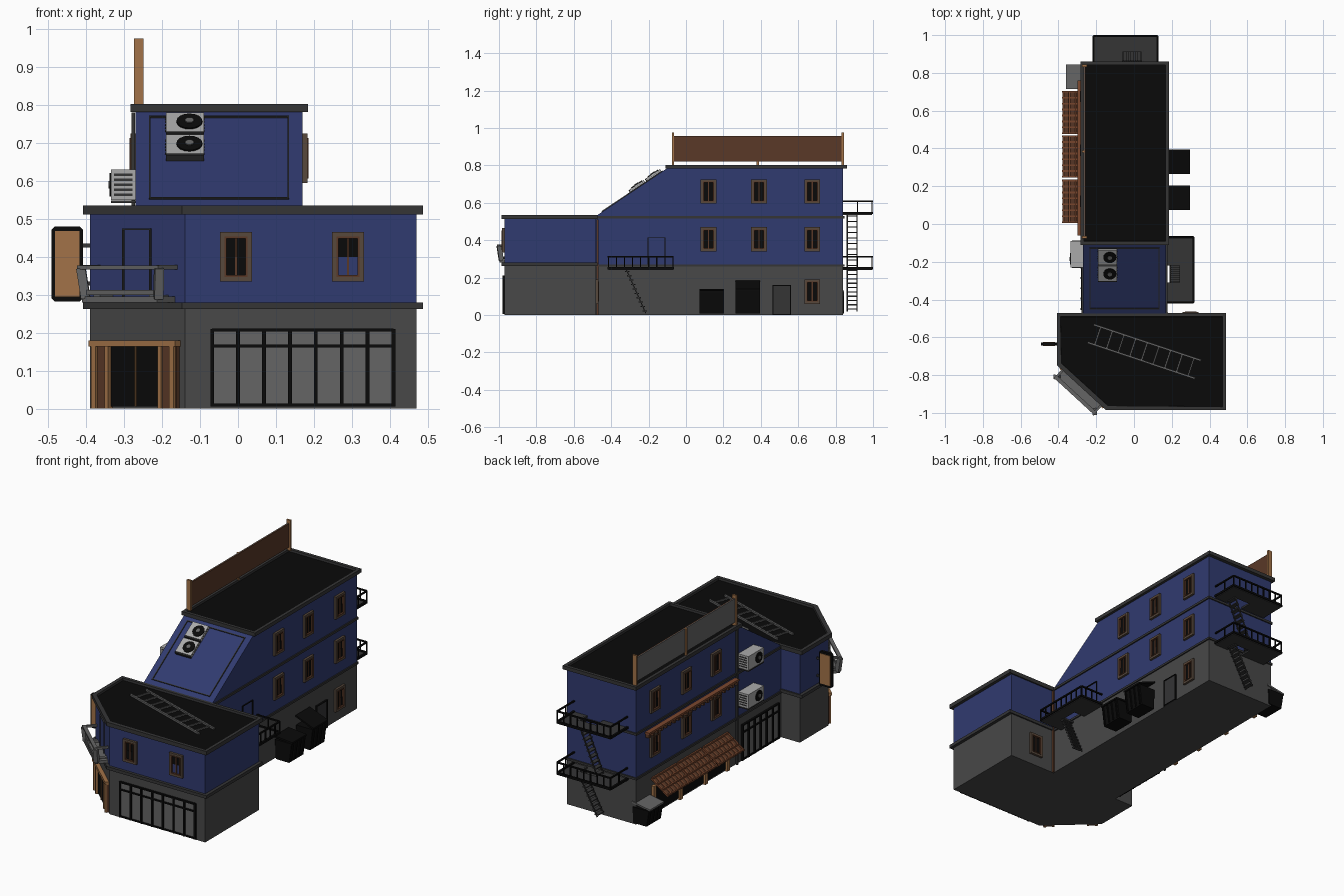
import bpy, bmesh
from math import radians, atan2
from mathutils import Matrix, Vector

if "Cube" in bpy.data.objects:
    bpy.data.objects.remove(bpy.data.objects["Cube"])

COLORS = {
    "blue_paint": (.03, .043, .16), "wall_grey": (.065, .065, .065),
    "trim_grey": (.035, .035, .036), "black": (.003, .003, .003),
    "glass_grey": (.13, .13, .13), "light_metal": (.4, .4, .4),
    "amber_wood": (.36, .17, .065), "dark_wood": (.1, .04, .02),
    "frame_taupe": (.095, .065, .045), "awning_rust": (.2, .065, .028)}
MATS = {}
for key, rgb in COLORS.items():
    m = bpy.data.materials.new(key)
    m.use_nodes = True
    m.diffuse_color = (*rgb, 1)
    m.node_tree.nodes["Principled BSDF"].inputs["Base Color"].default_value = (*rgb, 1)
    MATS[key] = m


def frame(x, y, degrees=0):
    """Wall frame: local x runs along the wall, local -y points outward."""
    return Matrix.Translation((x, y, 0)) @ Matrix.Rotation(radians(degrees), 4, 'Z')


class Part:
    def __init__(self, name, at=Matrix()):
        self.name, self.at, self.bm, self.keys = name, at, bmesh.new(), []

    def paint(self, faces, key):
        if key not in self.keys:
            self.keys.append(key)
        for f in faces:
            f.material_index = self.keys.index(key)

    def cube(self, matrix, key):
        verts = bmesh.ops.create_cube(self.bm, size=1, matrix=matrix)["verts"]
        self.paint({f for v in verts for f in v.link_faces}, key)

    def box(self, x0, x1, y0, y1, z0, z1, key):
        mid = Vector((x0 + x1, y0 + y1, z0 + z1)) / 2
        self.cube(Matrix.Translation(mid) @ Matrix.Diagonal((x1 - x0, y1 - y0, z1 - z0, 1)), key)

    def bar(self, a, b, w, key):
        a, b = Vector(a), Vector(b)
        rot = (b - a).to_track_quat('Z', 'Y').to_matrix().to_4x4()
        self.cube(Matrix.Translation((a + b) / 2) @ rot @ Matrix.Diagonal((w, w, (b - a).length, 1)), key)

    def disc(self, center, r, depth, key):
        mat = Matrix.Translation(center) @ Matrix.Rotation(radians(90), 4, 'X')
        verts = bmesh.ops.create_cone(self.bm, cap_ends=True, segments=16, radius1=r, radius2=r,
                                      depth=depth, matrix=mat)["verts"]
        self.paint({f for v in verts for f in v.link_faces}, key)

    def prism(self, points, sweep, key):
        base = self.bm.faces.new([self.bm.verts.new(p) for p in points])
        new = bmesh.ops.extrude_face_region(self.bm, geom=[base], use_keep_orig=True)["geom"]
        verts = [g for g in new if isinstance(g, bmesh.types.BMVert)]
        bmesh.ops.translate(self.bm, verts=verts, vec=sweep)
        faces = {f for v in verts for f in v.link_faces} | {base}
        bmesh.ops.recalc_face_normals(self.bm, faces=list(faces))
        self.paint(faces, key)
        return next(g for g in new if isinstance(g, bmesh.types.BMFace))

    def ring(self, u0, u1, z0, z1, w, out, key):
        for a, b, c, d in ((u0, u0 + w, z0, z1), (u1 - w, u1, z0, z1),
                           (u0 + w, u1 - w, z0, z0 + w), (u0 + w, u1 - w, z1 - w, z1)):
            self.box(a, b, -out, 0, c, d, key)

    def done(self):
        mesh = bpy.data.meshes.new(self.name)
        self.bm.transform(self.at)
        self.bm.to_mesh(mesh)
        self.bm.free()
        for k in self.keys:
            mesh.materials.append(MATS[k])
        bpy.context.collection.objects.link(bpy.data.objects.new(self.name, mesh))


def slab(name, outline, z0, z1, key, roof=False):
    p = Part(name)
    top = p.prism([(x, y, z0) for x, y in outline], (0, 0, z1 - z0), key)
    if roof:  # sunken black deck behind a parapet
        bmesh.ops.inset_region(p.bm, faces=[top], thickness=.026)
        bmesh.ops.inset_region(p.bm, faces=[top], thickness=.001, depth=-.013)
        p.paint([top], "black")
    p.done()


def rect(x0, x1, y0, y1):
    return [(x0, y0), (x1, y0), (x1, y1), (x0, y1)]


FRONT, RIGHT, LEFT, BACK = frame(0, -.97), frame(.17, 0, 90), frame(-.27, 0, -90), frame(0, .84, 180)
CORNER = frame(-.265, -.855, -42.6)

# Building volumes, belts and roofs
corner_plan = [(-.39, -.48), (-.39, -.74), (-.14, -.97), (.47, -.97), (.47, -.48)]
ledge_plan = [(-.408, -.472), (-.408, -.748), (-.148, -.986), (.488, -.986), (.488, -.472)]
slab("corner_ground_floor", corner_plan, 0, .265, "wall_grey")
slab("corner_upper_floor", corner_plan, .265, .515, "blue_paint")
slab("corner_belt", ledge_plan, .262, .28, "trim_grey")
slab("corner_roof", ledge_plan, .512, .535, "trim_grey", True)
slab("rear_ground_floor", rect(-.27, .17, -.48, .84), 0, .265, "wall_grey")
slab("rear_belt_low", rect(-.277, .177, -.48, .847), .258, .27, "trim_grey")
slab("rear_belt_high", rect(-.277, .177, -.48, .847), .515, .528, "trim_grey")
slab("rear_roof", rect(-.283, .185, -.11, .86), .782, .803, "trim_grey", True)
upper = Part("rear_upper_floors")
upper.prism([(-.27, y, z) for y, z in ((-.48, .265), (.84, .265), (.84, .785), (-.1, .785), (-.48, .53))],
            (.44, 0, 0), "blue_paint")
upper.done()


# Windows
def window(name, at, u, z, lower="black"):
    p = Part(name, at)
    p.box(u - .03, u + .03, -.004, 0, z - .055, z + .055, "black")
    p.box(u - .026, u + .026, -.005, 0, z - .05, z, lower)
    p.ring(u - .042, u + .042, z - .065, z + .065, .012, .013, "frame_taupe")
    p.ring(u - .03, u + .03, z - .053, z + .053, .005, .016, "dark_wood")
    p.box(u - .003, u + .003, -.008, 0, z - .055, z + .055, "dark_wood")
    p.done()


for side, at, s in (("right", RIGHT, 1), ("left", LEFT, -1)):
    for y in (.12, .39, .675):
        for z in (.405, .66):
            window(side + "_window", at, s * y, z)
window("right_ground_window", RIGHT, .675, .125)
window("front_window", FRONT, -.005, .4)
window("front_window_open", FRONT, .29, .4, "blue_paint")
window("corner_back_window", frame(.3, -.48, 180), 0, .125)


# Glazed shopfronts
def shopfront(name, at, u0, u1, panes):
    p = Part(name, at)
    p.box(u0, u1, -.004, 0, .008, .205, "glass_grey")
    for i in range(panes + 1):
        u = u0 + (u1 - u0) * i / panes
        p.box(u - .005, u + .005, -.012, 0, .005, .21, "black")
    for z in (.01, .165, .207):
        p.box(u0, u1, -.011, 0, z - .004, z + .004, "black")
    p.done()


shopfront("front_shopfront", FRONT, -.068, .41, 7)
shopfront("left_shopfront", LEFT, .12, .45, 6)

# Corner entrance and balcony
p = Part("corner_entrance", CORNER)
p.box(-.1, .1, -.006, 0, .005, .165, "black")
for s in (-1, 1):
    p.box(s * .125 - .025, s * .125 + .025, -.012, 0, 0, .17, "dark_wood")
    p.box(s * .14 - .008, s * .14 + .008, -.02, 0, 0, .17, "amber_wood")
    p.box(s * .095 - .006, s * .095 + .006, -.018, 0, 0, .165, "amber_wood")
p.box(-.155, .155, -.022, 0, .163, .18, "amber_wood")
p.box(-.002, .002, -.01, 0, .005, .163, "amber_wood")
p.done()
p = Part("corner_balcony", CORNER)
p.box(-.135, .135, -.07, 0, .28, .296, "glass_grey")
p.ring(-.05, .05, .29, .475, .004, .006, "trim_grey")
p.box(-.145, .145, -.078, -.058, .367, .377, "glass_grey")
for s in (-1, 1):
    p.bar((s * .13, -.06, .29), (s * .14, -.068, .37), .024, "glass_grey")
    p.bar((s * .138, 0, .372), (s * .138, -.07, .372), .012, "glass_grey")
    p.box(s * .1 - .012, s * .1 + .012, -.05, 0, .28, .3, "glass_grey")
p.box(-.12, .12, -.068, -.062, .3, .312, "glass_grey")
p.done()


# Metal balconies and stairs
def metal_balcony(name, at, u0, u1, depth, z, gap):
    p = Part(name, at)
    d = -depth
    for a, b in ((u0, gap[0]), (gap[1], u1)):
        p.box(a, b, d, 0, z - .01, z, "trim_grey")
    p.box(gap[0], gap[1], d, -.07, z - .01, z, "trim_grey")
    for h, w in ((.006, .012), (.068, .008)):
        p.bar((u0, d, z + h - .006), (u1, d, z + h - .006), w, "black")
        for u in (u0, u1):
            p.bar((u, d, z + h - .006), (u, 0, z + h - .006), w, "black")
    for i in range(9):
        u = u0 + (u1 - u0) * i / 8
        p.bar((u, d, z), (u, d, z + .065), .006, "black")
    for u in (u0, u1):
        p.bar((u, d / 2, z), (u, d / 2, z + .065), .006, "black")
    p.done()


def stair(name, at, top, foot, steps):
    p = Part(name, at)
    (u0, z0), (u1, z1) = top, foot
    for y in (-.022, -.075):
        p.bar((u0, y, z0), (u1, y, z1), .006, "trim_grey")
    for i in range(steps):
        t = (i + .5) / steps
        u, z = u0 + (u1 - u0) * t, z0 + (z1 - z0) * t
        p.box(u - .012, u + .012, -.075, -.022, z - .003, z + .003, "trim_grey")
    p.done()


for z, foot in ((.25, .02), (.545, .25)):
    metal_balcony("back_balcony", BACK, -.125, .215, .155, z, (-.04, .06))
    stair("back_stair", BACK, (-.05, z), (.075, foot), 10)
metal_balcony("right_balcony", RIGHT, -.415, -.07, .145, .25, (-.31, -.22))
stair("right_stair", RIGHT, (-.32, .245), (-.215, .01), 10)

# Side doors and drain pipes
p = Part("right_doors", RIGHT)
p.ring(-.205, -.11, .265, .415, .004, .006, "black")
p.box(.465, .56, -.006, 0, 0, .155, "trim_grey")
p.ring(.463, .562, 0, .16, .005, .01, "black")
p.done()
p = Part("drain_pipes")
p.bar((.176, -.474, 0), (.176, -.474, .51), .01, "dark_wood")
p.bar((-.276, -.07, .0), (-.276, -.07, .78), .01, "trim_grey")
p.done()

# Left shop entry, awnings and toothed ledge
p = Part("left_shop", LEFT)
p.box(-.68, -.03, -.005, 0, .01, .15, "black")
for u in (-.69, -.45, -.22, -.02):
    p.box(u - .012, u + .012, -.016, 0, 0, .17, "amber_wood")
p.done()
for y0, y1 in ((.01, .23), (.25, .465), (.48, .7)):
    p = Part("awning", LEFT)
    p.prism([(-y0, -.005, .205), (-y1, -.005, .205), (-y1, -.105, .135), (-y0, -.105, .135)],
            (0, 0, .005), "dark_wood")
    for i in range(8):
        u = -y1 + (y1 - y0) * i / 7
        p.bar((u, 0, .212), (u, -.108, .137), .009, "awning_rust")
    for i in range(4):
        t = i / 3
        p.bar((-y1, -.005 - .1 * t, .214 - .07 * t), (-y0, -.005 - .1 * t, .214 - .07 * t), .009, "awning_rust")
    p.done()
p = Part("toothed_ledge", LEFT)
p.box(-.76, .06, -.028, 0, .492, .503, "awning_rust")
for i in range(22):
    p.box(-.755 + i * .038, -.74 + i * .038, -.024, 0, .47, .492, "dark_wood")
p.done()


# Fan units on the wall and on the sloping roof
def fan_unit(name, at, u, z, w, h, depth, fan):
    p = Part(name, at)
    p.box(u - w / 2, u + w / 2, -depth, 0, z, z + h, "light_metal")
    p.disc((u + fan, -depth, z + h / 2), h * .38, .008, "black")
    p.disc((u + fan, -depth - .003, z + h / 2), h * .13, .008, "glass_grey")
    for i in range(5):
        c = z + h * (i + 1) / 6
        for s in (-1, 1):
            p.box(u + s * w / 2 - .002, u + s * w / 2 + .002, -depth + .008, -.008, c - .003, c + .003, "trim_grey")
    p.box(u - w / 2, u + w / 2, -depth, 0, z - .008, z - .002, "trim_grey")
    p.done()


for z in (.33, .55):
    fan_unit("wall_fan_unit", LEFT, .16, z, .14, .08, .065, .025)
SLOPE = Matrix.Translation((0, -.1, .785)) @ Matrix.Rotation(-atan2(.38, .255), 4, 'X')
for z in (-.125, -.23):
    fan_unit("roof_fan_unit", SLOPE, -.14, z, .1, .09, .018, .012)
p = Part("slope_panel", SLOPE)
p.ring(-.235, .135, -.42, -.03, .005, .005, "trim_grey")
p.done()

# Roof board, hanging sign and ladder
p = Part("roof_board")
p.box(-.262, -.256, -.07, .84, .82, .957, "dark_wood")
p.box(-.267, -.262, -.07, .84, .82, .957, "glass_grey")
for y in (-.07, .384, .838):
    p.box(-.274, -.262 if y == .384 else -.249, y - .006, y + .006, .8, .957 if y == .384 else .975, "amber_wood")
p.done()
p = Part("hanging_sign", frame(-.45, -.635))
p.prism([(x, -.008, z) for x, z in ((-.033, .282), (.033, .282), (.042, .291), (.042, .471),
                                     (.033, .48), (-.033, .48), (-.042, .471), (-.042, .291))],
        (0, .016, 0), "black")
p.box(-.032, .032, -.011, .011, .295, .468, "amber_wood")
for z in (.33, .43):
    p.box(.04, .065, -.005, .005, z - .005, z + .005, "trim_grey")
p.done()
p = Part("roof_ladder", frame(.055, -.675, -18.5) @ Matrix.Translation((0, 0, .53)))
for y in (-.05, .05):
    p.bar((-.3, y, 0), (.3, y, 0), .01, "glass_grey")
for i in range(9):
    p.bar((-.26 + i * .065, -.05, 0), (-.26 + i * .065, .05, 0), .008, "glass_grey")
p.done()


# Waste bins
def bin_box(name, at, u, w, h, lid, lift=0):
    p = Part(name, at)
    p.prism([(u - w / 2, y, z) for y, z in ((-.02, .008), (-.105, .008), (-.12, h), (-.015, h))], (w, 0, 0), "black")
    for i in range(4):
        c = u - w * .4 + w * .8 * i / 3
        p.bar((c, -.107, .015), (c, -.121, h - .005), .008, "black")
    p.prism([(u - w / 2, -.012, h + lift), (u + w / 2, -.012, h + lift), (u + w / 2, -.126, h),
             (u - w / 2, -.126, h)], (0, 0, .01), lid)
    p.done()


bin_box("right_bin_low", RIGHT, .138, .13, .12, "black", .01)
bin_box("right_bin_tall", RIGHT, .33, .13, .13, "black", .045)
bin_box("left_bin", frame(-.235, 0, -90), -.78, .13, .1, "glass_grey", .02)
